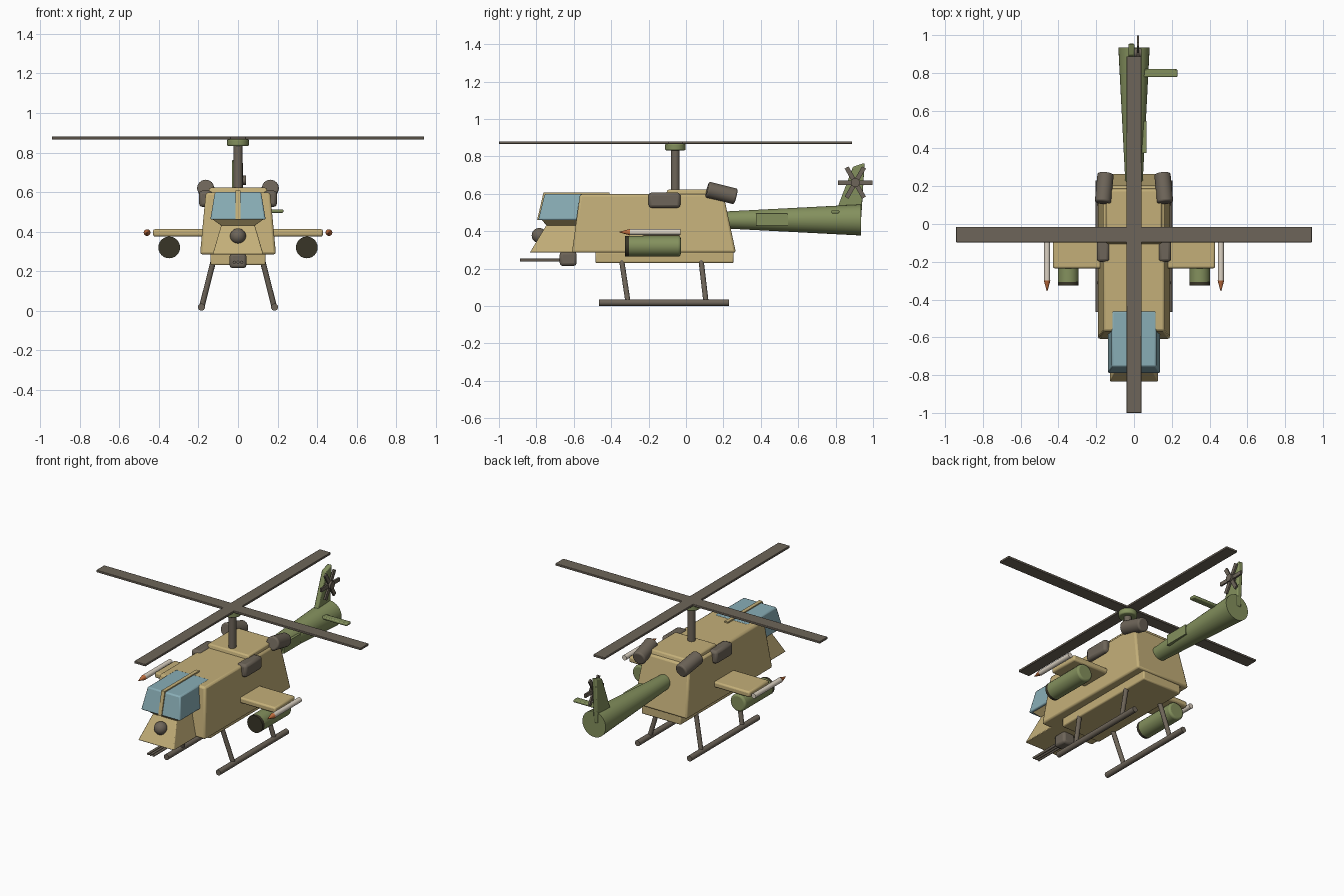
import bpy, bmesh, math
from mathutils import Vector

if "Cube" in bpy.data.objects:
    bpy.data.objects.remove(bpy.data.objects["Cube"])


def material(name, rgb):
    m = bpy.data.materials.new(name)
    m.diffuse_color = (*rgb, 1)
    m.use_nodes = True
    m.node_tree.nodes["Principled BSDF"].inputs["Base Color"].default_value = m.diffuse_color
    return m


TAN = material("sand_paint", (0.55, 0.43, 0.19))
OLIVE = material("olive_paint", (0.23, 0.28, 0.11))
METAL = material("brown_grey_metal", (0.155, 0.13, 0.10))
GLASS = material("blue_glass", (0.25, 0.42, 0.47))
WHITE = material("pale_casing", (0.72, 0.65, 0.55))
ORANGE = material("orange_tip", (0.55, 0.16, 0.05))
DARK = material("dark_muzzle", (0.04, 0.035, 0.02))


def finish(name, bm, mat, bevel=0, segments=2):
    bmesh.ops.recalc_face_normals(bm, faces=bm.faces[:])
    mesh = bpy.data.meshes.new(name)
    bm.to_mesh(mesh)
    bm.free()
    mesh.materials.append(mat)
    ob = bpy.data.objects.new(name, mesh)
    bpy.context.collection.objects.link(ob)
    if bevel:
        mod = ob.modifiers.new("bevel", "BEVEL")
        mod.width, mod.segments = bevel, segments
    return ob


def block(name, mat, z0, low, z1, high=None, cx=0, bevel=0, segments=2):
    """Tapered box: low and high are (half width, y front, y back)."""
    bm = bmesh.new()
    rings = []
    for z, (hx, y0, y1) in ((z0, low), (z1, high or low)):
        rings.append([bm.verts.new((cx + x, y, z)) for x, y in
                      ((-hx, y0), (hx, y0), (hx, y1), (-hx, y1))])
    a, b = rings
    bm.faces.new(a)
    bm.faces.new(b)
    for i in range(4):
        j = (i + 1) % 4
        bm.faces.new((a[i], a[j], b[j], b[i]))
    return finish(name, bm, mat, bevel, segments)


def rod(name, mat, p, q, r0, r1=None, sides=24, bevel=0):
    """Cylinder or cone from p to q."""
    p, q = Vector(p), Vector(q)
    bm = bmesh.new()
    bmesh.ops.create_cone(bm, cap_ends=True, segments=sides, radius1=r0,
                          radius2=r0 if r1 is None else r1, depth=(q - p).length)
    turn = (q - p).to_track_quat("Z", "Y").to_matrix().to_4x4()
    bmesh.ops.transform(bm, matrix=turn, verts=bm.verts[:])
    bmesh.ops.translate(bm, vec=(p + q) / 2, verts=bm.verts[:])
    ob = finish(name, bm, mat, bevel, 3)
    if bevel:
        ob.modifiers["bevel"].limit_method = "ANGLE"
    return ob


def plate(name, mat, outline, x0, x1, bevel=0):
    """Outline in (y, z) extruded from x0 to x1."""
    bm = bmesh.new()
    face = bm.faces.new([bm.verts.new((x0, y, z)) for y, z in outline])
    ext = bmesh.ops.extrude_face_region(bm, geom=[face])["geom"]
    bmesh.ops.translate(bm, vec=(x1 - x0, 0, 0),
                        verts=[v for v in ext if isinstance(v, bmesh.types.BMVert)])
    return finish(name, bm, mat, bevel)


# Fuselage
block("fuselage", TAN, 0.285, (0.192, -0.61, 0.267), 0.598, (0.163, -0.567, 0.2), bevel=0.012)
block("belly", TAN, 0.23, (0.14, -0.485, 0.255), 0.29, bevel=0.008)
block("engine_deck", TAN, 0.59, (0.15, -0.108, 0.19), 0.622, (0.145, -0.1, 0.18), bevel=0.008)
block("nose", TAN, 0.285, (0.128, -0.835, -0.55), 0.435, (0.084, -0.745, -0.55), bevel=0.005)
block("cockpit_sill", TAN, 0.43, (0.085, -0.745, -0.55), 0.465, (0.132, -0.775, -0.55), bevel=0.004)

# Canopy with a centre frame
block("canopy", GLASS, 0.46, (0.14, -0.79, -0.5), 0.6, (0.117, -0.755, -0.46), bevel=0.008)
plate("canopy_frame", TAN, [(-0.796, 0.46), (-0.762, 0.607), (-0.41, 0.607), (-0.41, 0.59),
                            (-0.74, 0.59), (-0.77, 0.46)], -0.012, 0.012)

# Nose sensor
bm = bmesh.new()
bmesh.ops.create_uvsphere(bm, u_segments=24, v_segments=16, radius=0.04)
bmesh.ops.translate(bm, vec=(0, -0.785, 0.377), verts=bm.verts[:])
finish("sensor_ball", bm, METAL)

# Chin gun
block("gun_turret", METAL, 0.215, (0.042, -0.675, -0.585), 0.29, bevel=0.014)
for x in (-0.019, 0, 0.019):
    rod("gun_barrel", METAL, (x, -0.888, 0.245), (x, -0.66, 0.245), 0.008, sides=12)

# Main rotor
rod("mast", METAL, (0, -0.057, 0.6), (0, -0.057, 0.84), 0.023)
rod("rotor_hub", OLIVE, (0, -0.057, 0.832), (0, -0.057, 0.868), 0.055, bevel=0.008)
block("rotor_blade_long", METAL, 0.866, (0.04, -1.0, 0.888), 0.88, bevel=0.003)
block("rotor_blade_cross", METAL, 0.866, (0.942, -0.097, -0.015), 0.88, bevel=0.003)

# Tail
rod("tail_boom", OLIVE, (0, 0.2, 0.46), (0, 0.935, 0.46), 0.045, 0.083, 32)
plate("tail_fin", OLIVE, [(0.8, 0.5), (0.893, 0.745), (0.955, 0.765), (0.937, 0.47)],
      -0.03, 0.002, bevel=0.006)
block("tailplane", OLIVE, 0.495, (0.09, 0.777, 0.82), 0.513, cx=0.14, bevel=0.006)
block("boom_panel", OLIVE, 0.43, (0.012, 0.375, 0.545), 0.495, cx=0.053)

# Tail rotor
rod("tail_rotor_hub", METAL, (-0.005, 0.905, 0.66), (0.04, 0.905, 0.66), 0.024)
for k in range(3):
    a = math.radians(60 * k)
    along = Vector((math.cos(a), math.sin(a)))
    side = Vector((-along.y, along.x))
    c = Vector((0.905, 0.66))
    pts = [c + along * u * 0.093 + side * v * 0.012
           for u, v in ((-1, -1), (1, -1), (1, 1), (-1, 1))]
    plate("tail_rotor_blade", METAL, pts, 0.015, 0.026)

# Paired parts
for s, side in ((-1, "left"), (1, "right")):
    # Stub wing, pod and missile
    block(side + "_wing", TAN, 0.375, (0.145, -0.235, -0.03), 0.412, cx=s * 0.285, bevel=0.01)
    rod(side + "_pod", OLIVE, (s * 0.348, -0.318, 0.32), (s * 0.348, -0.028, 0.32), 0.055, bevel=0.012)
    rod(side + "_pod_muzzle", DARK, (s * 0.348, -0.325, 0.32), (s * 0.348, -0.305, 0.32), 0.055)
    rod(side + "_missile", WHITE, (s * 0.46, -0.3, 0.395), (s * 0.46, -0.03, 0.395), 0.016)
    rod(side + "_missile_tip", ORANGE, (s * 0.46, -0.3, 0.395), (s * 0.46, -0.355, 0.395), 0.017, 0.002)
    # Engine intake and exhaust
    block(side + "_intake", METAL, 0.525, (0.034, -0.2, -0.03), 0.607, cx=s * 0.163, bevel=0.016)
    rod(side + "_exhaust", METAL, (s * 0.165, 0.113, 0.623), (s * 0.15, 0.267, 0.585), 0.043, bevel=0.01)
    # Landing skid
    rod(side + "_skid", METAL, (s * 0.185, -0.465, 0.018), (s * 0.185, 0.23, 0.018), 0.018, sides=16)
    for top, foot in ((-0.345, -0.31), (0.08, 0.107)):
        rod(side + "_strut", METAL, (s * 0.125, top, 0.25), (s * 0.183, foot, 0.02), 0.014, sides=16)

# Smooth round surfaces, keep hard edges
bpy.ops.object.select_all(action="SELECT")
bpy.context.view_layer.objects.active = bpy.context.selected_objects[0]
bpy.ops.object.shade_smooth_by_angle(angle=math.radians(35))
